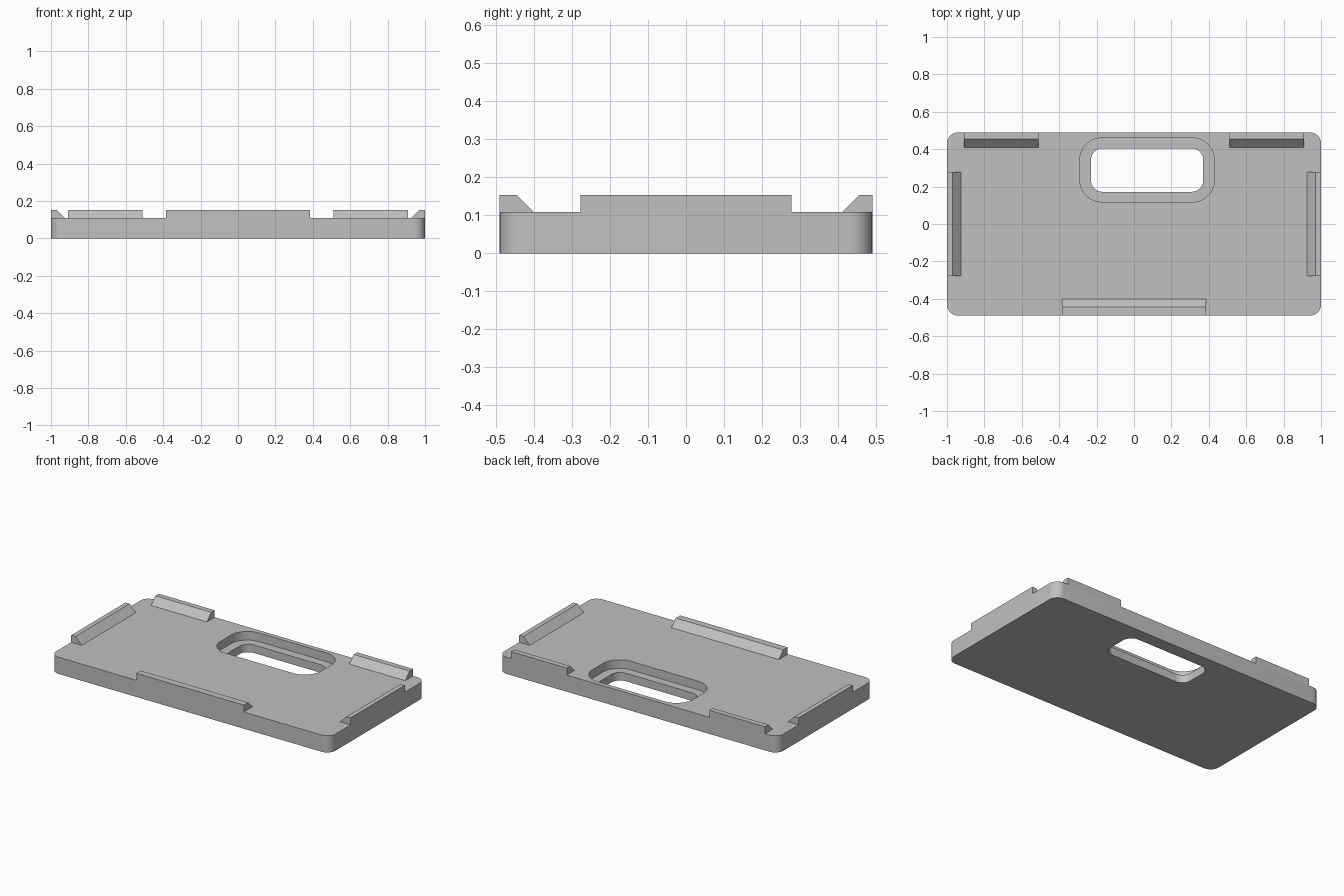
import bpy
import bmesh
from math import cos, sin, pi, radians
from mathutils import Matrix, Vector

cube = bpy.data.objects.get("Cube")
if cube:
    bpy.data.objects.remove(cube, do_unlink=True)

HALF_X, HALF_Y = 1.0, 0.49
DECK, TOP, LEDGE = 0.108, 0.153, 0.052

grey = bpy.data.materials.new("plain grey")
grey.use_nodes = True
colour = (0.53, 0.53, 0.53, 1)
grey.diffuse_color = colour
grey.node_tree.nodes["Principled BSDF"].inputs["Base Color"].default_value = colour


def finish(name, bm):
    bmesh.ops.recalc_face_normals(bm, faces=bm.faces[:])
    mesh = bpy.data.meshes.new(name)
    bm.to_mesh(mesh)
    bm.free()
    mesh.materials.append(grey)
    obj = bpy.data.objects.new(name, mesh)
    bpy.context.collection.objects.link(obj)
    return obj


def rounded_ring(bm, x0, x1, y0, y1, radius, z, steps=10):
    """Rounded rectangle of vertices, counter-clockwise from the +x +y corner."""
    corners = [(x1 - radius, y1 - radius), (x0 + radius, y1 - radius),
               (x0 + radius, y0 + radius), (x1 - radius, y0 + radius)]
    ring = []
    for i, (cx, cy) in enumerate(corners):
        for s in range(steps + 1):
            a = (i + s / steps) * pi / 2
            ring.append(bm.verts.new((cx + radius * cos(a), cy + radius * sin(a), z)))
    return ring


# Plate with a stepped window: rings joined round the whole section
bm = bmesh.new()
outline = (-HALF_X, HALF_X, -HALF_Y, HALF_Y, 0.06)
recess = (-0.29, 0.43, 0.118, 0.46, 0.118)
window = (-0.23, 0.37, 0.172, 0.405, 0.062)
rings = [rounded_ring(bm, *shape, z) for shape, z in (
    (outline, 0), (outline, DECK), (recess, DECK),
    (recess, LEDGE), (window, LEDGE), (window, 0))]
for a, b in zip(rings, rings[1:] + rings[:1]):
    for i in range(len(a)):
        j = (i + 1) % len(a)
        bm.faces.new((a[i], a[j], b[j], b[i]))
plate = finish("base_plate", bm)
bpy.ops.object.select_all(action='DESELECT')
plate.select_set(True)
bpy.context.view_layer.objects.active = plate
bpy.ops.object.shade_smooth_by_angle(angle=radians(30))


def lip(name, angle, start, end, edge, flat):
    """Raised lip along one edge, with its inner side sloping at 45 degrees."""
    turn = Matrix.Rotation(radians(angle), 3, 'Z')
    foot = flat + TOP - DECK
    profile = [(0, DECK), (foot, DECK), (flat, TOP), (0, TOP)]
    bm = bmesh.new()
    ends = [[bm.verts.new(turn @ Vector((u, inset - edge, z))) for inset, z in profile]
            for u in (start, end)]
    for side in ends:
        bm.faces.new(side)
    for i in range(4):
        j = (i + 1) % 4
        bm.faces.new((ends[0][i], ends[0][j], ends[1][j], ends[1][i]))
    finish(name, bm)


# Lips round the four edges
lip("front_lip", 0, -0.385, 0.385, HALF_Y, 0.045)
lip("back_left_lip", 180, -0.91, -0.51, HALF_Y, 0.035)
lip("back_right_lip", 180, 0.51, 0.91, HALF_Y, 0.035)
lip("left_lip", 90, -0.277, 0.277, HALF_X, 0.03)
lip("right_lip", -90, -0.277, 0.277, HALF_X, 0.03)
